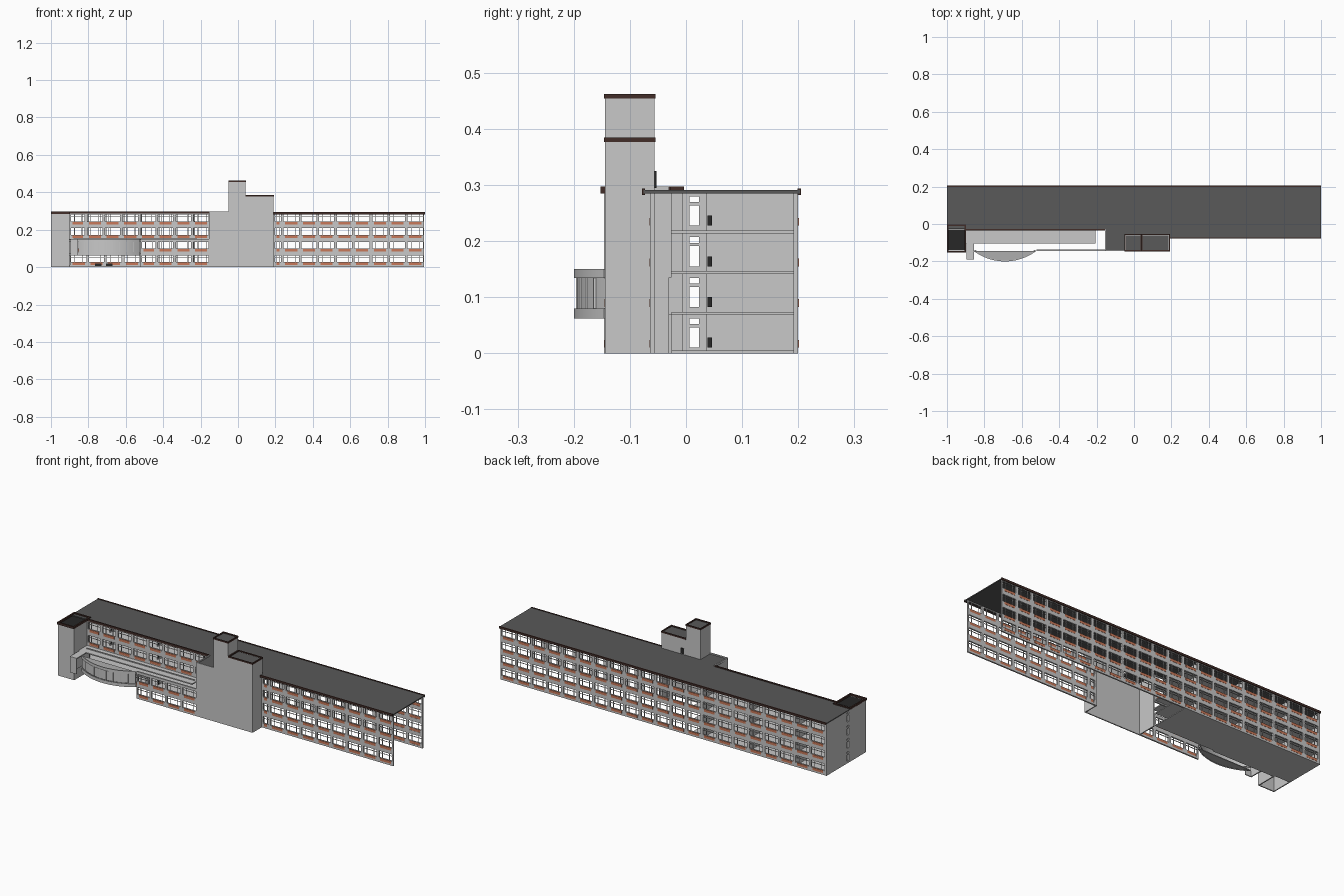
import bpy, bmesh, math

if "Cube" in bpy.data.objects:
    bpy.data.objects.remove(bpy.data.objects["Cube"])


def mat(name, r, g, b):
    m = bpy.data.materials.new(name)
    m.diffuse_color = (r, g, b, 1)
    m.use_nodes = True
    m.node_tree.nodes["Principled BSDF"].inputs["Base Color"].default_value = m.diffuse_color
    return m


WALL = mat("pale grey render", .58, .58, .58)
ROOF = mat("dark grey roofing", .1, .1, .1)
ORANGE = mat("terracotta panel", .58, .19, .1)
BROWN = mat("dark brown fascia", .055, .027, .022)
BLACK = mat("near black", .02, .02, .02)
MID = mat("mid grey", .42, .42, .42)

PITCH, FLOOR = .0947, .0725          # bay width and storey height


def make(name, bm, *mats):
    me = bpy.data.meshes.new(name)
    bm.to_mesh(me)
    bm.free()
    for m in mats:
        me.materials.append(m)
    ob = bpy.data.objects.new(name, me)
    bpy.context.collection.objects.link(ob)
    return ob


def add(bm, x0, x1, y0, y1, z0, z1, mi=0):
    vs = bmesh.ops.create_cube(bm, size=1)["verts"]
    for v in vs:
        v.co = ((x0 + x1) / 2 + v.co.x * (x1 - x0),
                (y0 + y1) / 2 + v.co.y * (y1 - y0),
                (z0 + z1) / 2 + v.co.z * (z1 - z0))
    for f in {f for v in vs for f in v.link_faces}:
        f.material_index = mi


def boxes(name, m, *specs):
    bm = bmesh.new()
    for s in specs:
        add(bm, *s)
    return make(name, bm, m)


def facade(name, x0, x1, y, out, rows, top):
    """Window wall: bays counted from x1 towards x0; out is the outward y side."""
    bm = bmesh.new()
    y0, y1 = y - .004, y + .004
    sills = [.01 + FLOOR * r for r in rows]
    # horizontal bands between the storeys
    low = 0 if rows[0] == 0 else sills[0] - .02
    for s in sills:
        add(bm, x0, x1, y0, y1, low, s)
        low = s + .053
    add(bm, x0, x1, y0, y1, low, top)
    b = x1
    while b > x0 + .01:
        a = max(b - PITCH, x0)
        w0, w1 = a + .007, b - .007
        for s in sills:
            # posts
            add(bm, a, w0, y0, y1, s, s + .053)
            add(bm, w1, b, y0, y1, s, s + .053)
            # coloured panel with grey ends
            e = .008
            add(bm, w0, w0 + e, y0, y1, s, s + .014)
            add(bm, w1 - e, w1, y0, y1, s, s + .014)
            add(bm, w0 + e, w1 - e, y0 + .001 * out, y1 + .001 * out, s, s + .014, 1)
            # frame bars
            add(bm, w0, w1, y - .002, y + .002, s + .014, s + .0165)
            add(bm, w0, w1, y - .002, y + .002, s + .040, s + .0418)
            for t in (.24, .76):
                c = w0 + (w1 - w0) * t
                add(bm, c - .001, c + .001, y - .002, y + .002, s + .0165, s + .053)
        b = a
    return make(name, bm, WALL, ORANGE)


# Long window walls
facade("rear_window_wall", -.995, .995, .196, 1, [0, 1, 2, 3], .286)
facade("front_window_wall_right", .19, .995, -.06, -1, [0, 1, 2, 3], .286)
facade("front_window_wall_left_upper", -.9, -.15, -.03, -1, [2, 3], .286)
facade("undercroft_window_wall", -.9, -.52, -.03, -1, [0], .07)
facade("front_window_wall_left_lower", -.52, -.15, -.14, -1, [0, 1], .15)

# Main roof, with a tongue running over the low part of the stair tower
boxes("main_roof", ROOF,
      (-1, 1, -.028, .203, .285, .291),
      (-.155, -.05, -.14, -.028, .285, .291),
      (-.05, 1, -.06, -.028, .285, .291),
      (.19, 1, -.076, -.06, .285, .291))
boxes("roof_fascia", BROWN,
      (-1, 1, .199, .205, .282, .294),
      (.19, 1, -.078, -.073, .282, .294),
      (-.9, -.155, -.034, -.028, .284, .297))

# West end wall with a strip of narrow windows
bm = bmesh.new()
add(bm, -1, -.992, .023, .2, 0, .286)
add(bm, -1, -.992, -.006, .006, 0, .286)
z = 0
for k in range(4):
    s = .01 + FLOOR * k
    add(bm, -1, -.992, .006, .023, z, s)
    add(bm, -1, -.992, .006, .023, s + .036, s + .042)
    z = s + .052
add(bm, -1, -.992, .006, .023, z, .286)
make("west_end_wall", bm, WALL)


def ring(x0, x1, y0, y1, z0, z1, t):
    """Four walls around a rectangle."""
    return [(x0, x1, y0, y0 + t, z0, z1), (x0, x1, y1 - t, y1, z0, z1),
            (x0, x0 + t, y0 + t, y1 - t, z0, z1), (x1 - t, x1, y0 + t, y1 - t, z0, z1)]


# Corner tower
boxes("corner_tower_walls", WALL, *ring(-1, -.9, -.146, -.006, 0, .287, .006))
boxes("corner_tower_fascia", BROWN, *ring(-1, -.898, -.152, -.004, .285, .297, .008))
boxes("corner_tower_roof", BLACK, (-.994, -.906, -.142, -.03, .28, .287))

# Stair tower: low west part, middle part and tall turret
boxes("stair_tower_walls", WALL,
      (-.155, .19, -.144, -.138, 0, .297),
      (-.155, -.149, -.138, -.03, 0, .297),
      (.184, .19, -.138, -.056, 0, .297),
      *ring(-.05, .19, -.144, -.056, .29, .379, .006),
      *ring(-.05, .04, -.144, -.056, .379, .456, .006))
boxes("stair_tower_fascia", BROWN,
      *ring(.04, .192, -.146, -.054, .377, .385, .006),
      *ring(-.052, .042, -.146, -.054, .454, .462, .006))
boxes("stair_tower_roofs", ROOF,
      (.04, .186, -.14, -.06, .374, .379),
      (-.046, .036, -.14, -.06, .45, .456))
boxes("roof_access_door", BLACK, (.05, .07, -.056, -.053, .295, .325))

# Floors and cross walls of the west wing
boxes("west_wing_floors", WALL,
      *[(-.992, -.155, -.026, .192, h, h + .005) for h in (0, .069, .1415, .214)])
boxes("classroom_cross_walls", WALL,
      *[(x, x + .004, .036, .192, .005, .285) for x in (-.81, -.52, -.24)])
boxes("corridor_doors", BLACK,
      *[(x + .004, x + .007, .038, .046, .01 + FLOOR * k, .028 + FLOOR * k)
        for x in (-.81, -.52, -.24) for k in range(4)])

# Low hall roof and the return beside the bow
boxes("hall_roof", WALL, (-.9, -.207, -.105, -.03, .144, .15),
      (-.88, -.22, -.068, -.062, .15, .154))
boxes("bow_side_wall", WALL, (-.895, -.855, -.19, -.1, .144, .15),
      (-.895, -.889, -.19, -.03, .062, .144),
      (-.895, -.855, -.19, -.185, .062, .144))

# Curved bow: an arc through its two ends and its deepest point
BX0, BX1, BY, SAG, N = -.855, -.525, -.146, .054, 20
HALF = (BX1 - BX0) / 2
RAD = (HALF ** 2 + SAG ** 2) / (2 * SAG)
ANG = math.asin(HALF / RAD)


def arc(inset, n=N):
    pts = []
    for i in range(n + 1):
        a = -ANG + 2 * ANG * i / n
        r = RAD - inset
        pts.append(((BX0 + BX1) / 2 + r * math.sin(a), BY - SAG + RAD - r * math.cos(a)))
    return pts


def prism(bm, outline, z0, z1):
    f = bm.faces.new([bm.verts.new((x, y, z0)) for x, y in outline])
    ext = bmesh.ops.extrude_face_region(bm, geom=[f])["geom"]
    for v in ext:
        if isinstance(v, bmesh.types.BMVert):
            v.co.z = z1
    bmesh.ops.recalc_face_normals(bm, faces=bm.faces)


def smooth(ob):
    for p in ob.data.polygons:
        p.use_smooth = abs(p.normal.z) < .5 and len(p.vertices) == 4
    bpy.context.view_layer.objects.active = ob
    ob.select_set(True)
    bpy.ops.object.shade_smooth_by_angle(angle=math.radians(30))
    ob.select_set(False)


for name, inset, z0, z1 in (("bow_lower_band", 0, .062, .08),
                            ("bow_upper_band", 0, .134, .15),
                            ("bow_glazing", .006, .08, .134)):
    bm = bmesh.new()
    prism(bm, arc(inset) + arc(inset + .004)[::-1], z0, z1)
    smooth(make(name, bm, WALL))
for name, z in (("bow_floor", .064), ("bow_roof", .142)):
    bm = bmesh.new()
    prism(bm, arc(.003), z, z + .004)
    make(name, bm, MID)
boxes("bow_mullions", WALL,
      *[(x - .0015, x + .0015, y - .002, y + .002, .08, .134) for x, y in arc(.005, 9)])
boxes("entrance_doors", BLACK, (-.765, -.73, -.04, -.036, .006, .02),
      (-.705, -.67, -.04, -.036, .006, .02))
